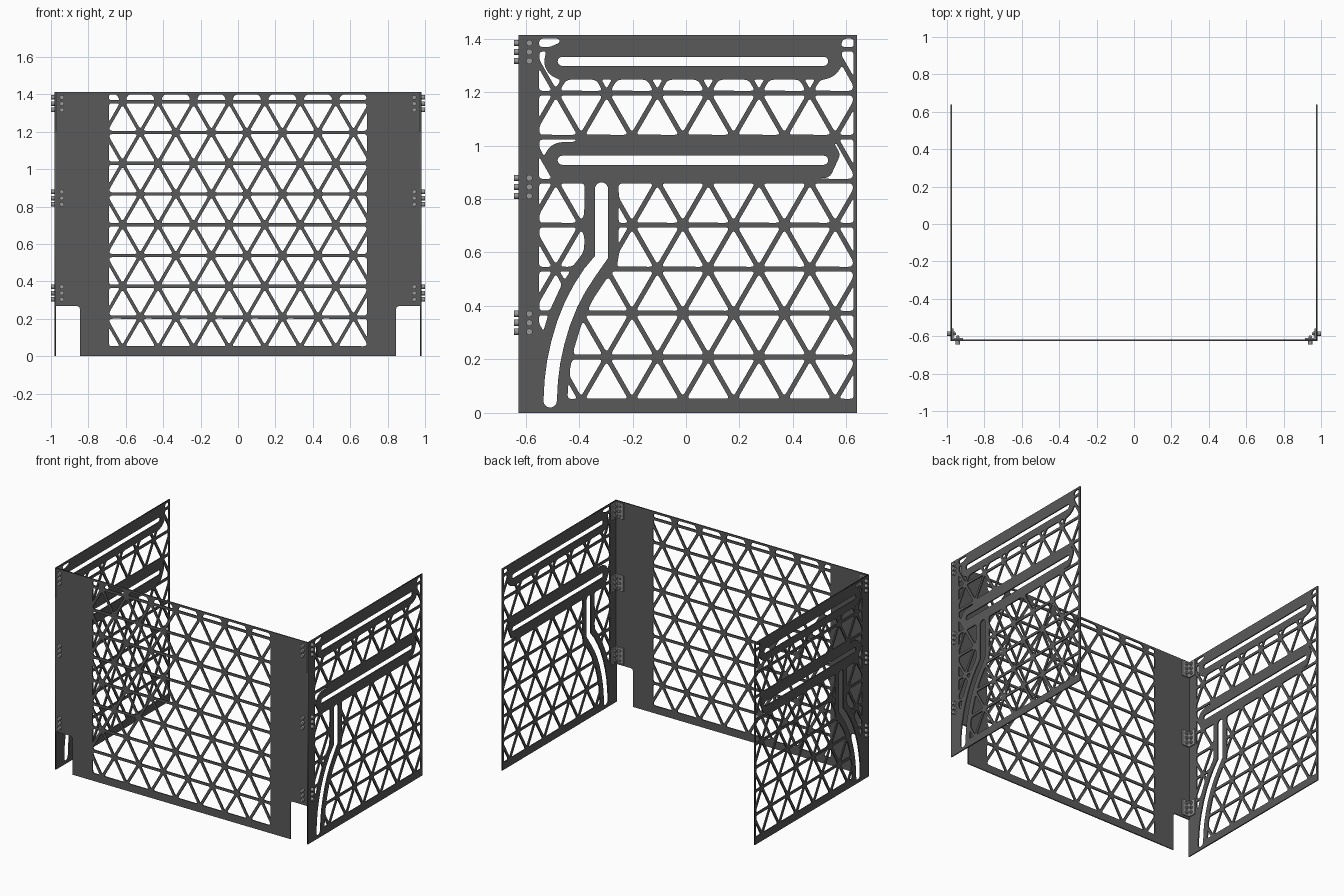
import bpy, bmesh, math
from mathutils import Vector as V, Matrix

if "Cube" in bpy.data.objects:
    bpy.data.objects.remove(bpy.data.objects["Cube"])

S = 0.19                      # lattice triangle side
H = S * math.sqrt(3) / 2      # lattice row pitch
T = 0.008                     # sheet thickness


def material(name, g):
    m = bpy.data.materials.new(name)
    m.diffuse_color = (g, g, g, 1)
    m.use_nodes = True
    m.node_tree.nodes["Principled BSDF"].inputs["Base Color"].default_value = m.diffuse_color
    return m


DARK, LIGHT = material("dark_sheet", 0.1), material("light_metal", 0.32)


# --- 2D loop helpers ---
def clip(loop, d, push=None):
    """Parts of a dense loop where d > 0; the cut side follows push()."""
    v = [d(p) for p in loop]
    if min(v) > 0:
        return [loop]
    s, n = v.index(min(v)), len(loop)
    runs, cur = [], []
    for i in range(n):
        j, k = (s + i) % n, (s + i + 1) % n
        a, b = v[j], v[k]
        if a > 0:
            cur.append(loop[j])
        if (a > 0) != (b > 0):
            cur.append(loop[j].lerp(loop[k], a / (a - b)))
            if b <= 0:
                runs.append(cur)
                cur = []
    for r in runs:
        a, b = r[-1], r[0]
        m = max(2, int((a - b).length / 0.005))
        r += [(push(c) if push else c) for c in (a.lerp(b, t / m) for t in range(1, m))]
    return [r for r in runs if len(r) > 3]


def near(path, p):
    best = None
    for a, b in zip(path, path[1:]):
        t = max(0, min(1, (p - a).dot(b - a) / (b - a).length_squared))
        q = a.lerp(b, t)
        if best is None or (p - q).length < (p - best).length:
            best = q
    return best


def band(path, r):
    """Solid strip of half width r around a path, as a clip rule."""
    def push(p):
        q = near(path, p)
        return q + (p - q).normalized() * r
    return (lambda p: (p - near(path, p)).length - r, push)


def box(x0, x1, z0, z1):
    return [(lambda p: p.x - x0, None), (lambda p: x1 - p.x, None),
            (lambda p: p.y - z0, None), (lambda p: z1 - p.y, None)]


def round_off(loop, step=0.005):
    """Resample evenly, soften the corners, then drop points on straights."""
    pts = []
    for a, b in zip(loop, loop[1:] + loop[:1]):
        m = max(1, round((b - a).length / step))
        if (b - a).length > step * 0.4:
            pts += [a.lerp(b, t / m) for t in range(m)]
    n = len(pts)
    for _ in range(min(14, n // 6)):
        pts = [pts[i] * 0.5 + (pts[i - 1] + pts[(i + 1) % n]) * 0.25 for i in range(n)]
    out = [pts[0]]
    for i in range(1, n):
        a, b = pts[i] - out[-1], pts[(i + 1) % n] - pts[i]
        if a.length > 1e-4 and b.length > 1e-5 and abs(a.normalized().cross(b.normalized())) > 0.07:
            out.append(pts[i])
    return out


def lattice(x0, rules):
    """Rounded triangular holes, trimmed by the rules."""
    holes = []
    for k in range(-1, 8):
        z = 1.196 - k * H
        for i in range(-6, 6):
            x = x0 + (k % 2) * S / 2 + i * S
            a, b, c = V((x, z)), V((x + S, z)), V((x + S / 2, z + H))
            for tri in ((a, b, c), (b, c + V((S, 0)), c)):
                mid = (tri[0] + tri[1] + tri[2]) / 3
                f = 1 - 0.0085 / (H / 3)
                tri = [mid + (p - mid) * f for p in tri]
                loops = [[tri[e].lerp(tri[(e + 1) % 3], t / 40) for e in range(3) for t in range(40)]]
                for d, push in rules:
                    loops = [r for l in loops for r in clip(l, d, push)]
                for l in loops:
                    pairs = list(zip(l, l[1:] + l[:1]))
                    area = abs(sum(p.cross(q) for p, q in pairs)) / 2
                    per = sum((p - q).length for p, q in pairs)
                    if area > 0.00025 and area / per > 0.0048:
                        holes.append(round_off(l))
    return [h for h in holes if len(h) > 4]


def slot(path, r):
    """Round-ended slot outline along a path."""
    n = len(path)
    left, right = [], []
    for i, p in enumerate(path):
        u = (path[min(i + 1, n - 1)] - path[max(i - 1, 0)]).normalized()
        off = V((-u.y, u.x)) * r
        left.append(p + off)
        right.append(p - off)

    def cap(c, start):
        return [c + Matrix.Rotation(-math.pi * t / 10, 2) @ (start - c) for t in range(1, 10)]
    return left + cap(path[-1], left[-1]) + right[::-1] + cap(path[0], right[0])


def sheet(name, loops, loc, rot):
    cu = bpy.data.curves.new(name, 'CURVE')
    cu.dimensions, cu.fill_mode, cu.extrude = '2D', 'BOTH', T / 2
    for l in loops:
        sp = cu.splines.new('POLY')
        sp.points.add(len(l) - 1)
        for q, p in zip(sp.points, l):
            q.co = (p[0], p[1], 0, 1)
        sp.use_cyclic_u = True
    ob = bpy.data.objects.new(name, cu)
    bpy.context.collection.objects.link(ob)
    ob.location, ob.rotation_euler = loc, rot
    bpy.ops.object.select_all(action='DESELECT')
    ob.select_set(True)
    bpy.context.view_layer.objects.active = ob
    bpy.ops.object.convert(target='MESH')
    ob = bpy.context.object
    ob.name = name
    ob.data.materials.append(DARK)
    return ob


# --- front panel with lower corner notches ---
half = [(0.845, 0), (0.845, 0.252), (0.849, 0.263), (0.86, 0.267), (0.974, 0.267), (0.974, 1.413)]
outline = half + [(-x, z) for x, z in half[::-1]]
sheet("front_panel", [outline] + lattice(S / 4, box(-0.69, 0.69, 0.05, 1.4)),
      (0, -0.622, 0), (math.pi / 2, 0, 0))

# --- side panels with two straight slots and one curved slot ---
top_slot = [V((-0.463, 1.315)), V((0.515, 1.315))]
mid_slot = [V((-0.463, 0.945)), V((0.515, 0.945))]
bent_slot = [V(p) for p in ((-0.316, 0.837), (-0.316, 0.583), (-0.36, 0.525), (-0.398, 0.466),
                            (-0.43, 0.405), (-0.458, 0.335), (-0.48, 0.26), (-0.495, 0.19),
                            (-0.504, 0.12), (-0.508, 0.045))]
rules = box(-0.55, 0.627, 0.05, 1.4) + [
    band(top_slot, 0.068), band(mid_slot, 0.068), band(bent_slot, 0.064),
    (lambda p: max(-0.47 - p.x, p.x - 0.58, 1.3 - p.y), None)]
side_loops = [[(-0.626, 0), (0.64, 0), (0.64, 1.413), (-0.626, 1.413)],
              slot(top_slot, 0.017), slot(mid_slot, 0.017), slot(bent_slot, 0.025)]
side_loops += lattice(0.083, rules)
right = sheet("side_panel_right", side_loops, (0.978, 0, 0), (math.pi / 2, 0, math.pi / 2))
left = right.copy()
left.name = "side_panel_left"
left.location.x = -0.978
bpy.context.collection.objects.link(left)


# --- corner brackets and bolts ---
def part(name, bm, mat):
    bmesh.ops.recalc_face_normals(bm, faces=bm.faces)
    me = bpy.data.meshes.new(name)
    bm.to_mesh(me)
    bm.free()
    me.materials.append(mat)
    bpy.context.collection.objects.link(bpy.data.objects.new(name, me))


def rod(bm, a, b, r, n):
    a, b = V(a), V(b)
    m = Matrix.Translation((a + b) / 2) @ (b - a).to_track_quat('Z', 'Y').to_matrix().to_4x4()
    bmesh.ops.create_cone(bm, cap_ends=True, segments=n, radius1=r, radius2=r,
                          depth=(b - a).length, matrix=m)


X, Y = 0.974, -0.618          # inner faces of the side and front sheets
ell = [(X, Y), (X, Y + 0.06), (X - 0.008, Y + 0.06), (X - 0.008, Y + 0.016), (X - 0.016, Y + 0.008),
       (X - 0.06, Y + 0.008), (X - 0.06, Y)]
for side, s in (("right", 1), ("left", -1)):
    for label, zc in (("top", 1.35), ("middle", 0.845), ("bottom", 0.337)):
        bm = bmesh.new()
        f = bm.faces.new([bm.verts.new((s * x, y, zc - 0.055)) for x, y in ell])
        up = bmesh.ops.extrude_face_region(bm, geom=[f])['geom']
        bmesh.ops.translate(bm, vec=(0, 0, 0.11), verts=[g for g in up if isinstance(g, bmesh.types.BMVert)])
        part(f"bracket_{label}_{side}", bm, LIGHT)
        bm = bmesh.new()
        for dz in (-0.0335, 0, 0.0335):
            z = zc + dz
            for r, n, a, b in ((0.0118, 16, 0.008, 0.026), (0.0118, 6, -0.008, -0.016), (0.007, 12, -0.016, -0.021)):
                rod(bm, (s * (X + a), -0.586, z), (s * (X + b), -0.586, z), r, n)
                rod(bm, (s * 0.942, Y - a, z), (s * 0.942, Y - b, z), r, n)
        part(f"bolts_{label}_{side}", bm, LIGHT)
